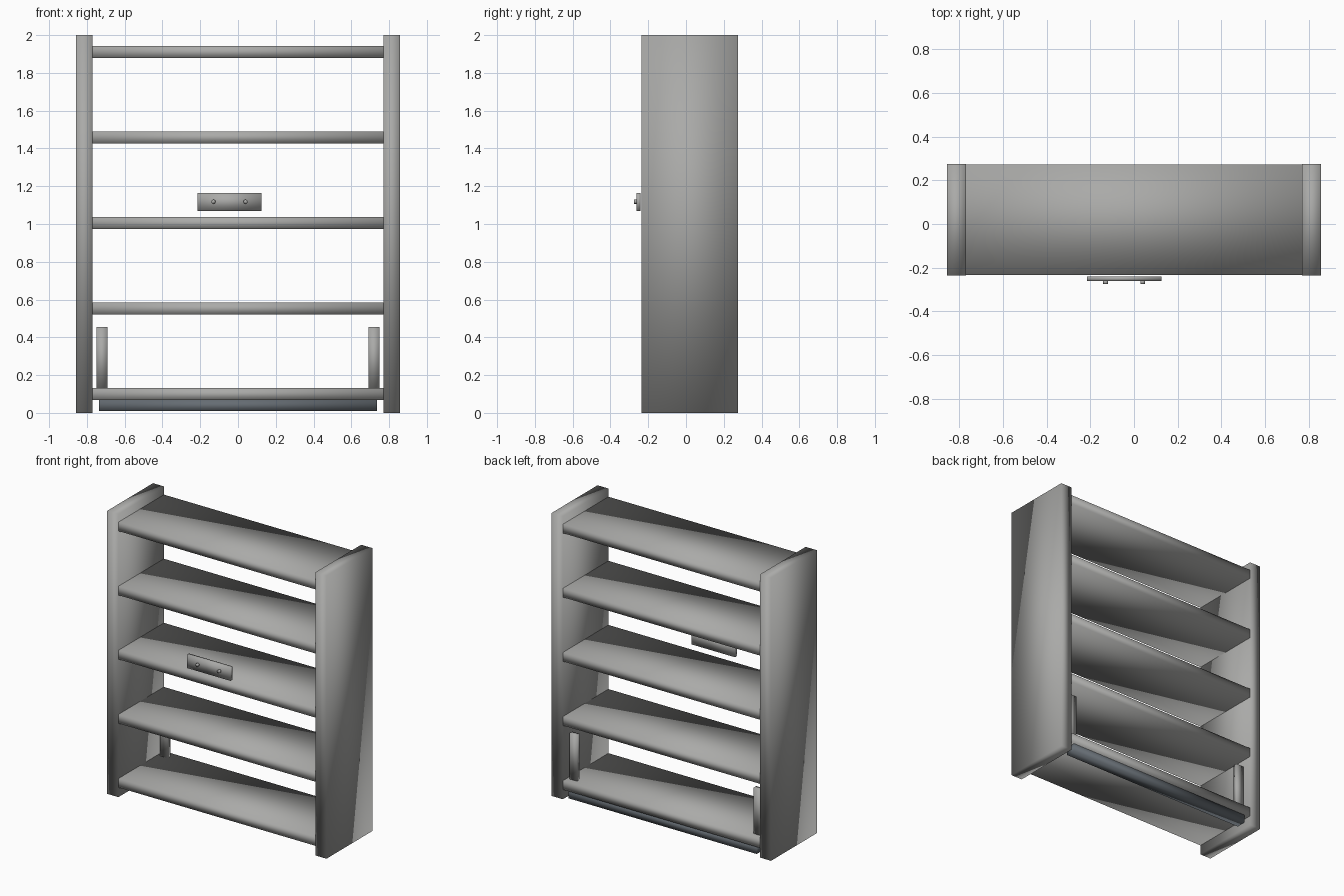
import bpy

# Remove the default cube
old = bpy.data.objects.get("Cube")
if old:
    bpy.data.objects.remove(old, do_unlink=True)


def make_material(name, rgb):
    m = bpy.data.materials.new(name)
    m.use_nodes = True
    m.diffuse_color = (*rgb, 1)
    m.node_tree.nodes["Principled BSDF"].inputs["Base Color"].default_value = (*rgb, 1)
    return m


grey = make_material("warm grey", (0.40, 0.40, 0.39))
slate = make_material("dark slate", (0.13, 0.15, 0.17))


def finish(name, mat):
    ob = bpy.context.object
    ob.name = name
    ob.data.materials.append(mat)
    bpy.ops.object.shade_smooth()
    return ob


def box(name, x, y, z, mat=grey):
    """Softly shaded box from its (low, high) extents on each axis."""
    spans = (x, y, z)
    bpy.ops.mesh.primitive_cube_add(size=1, location=[(a + b) / 2 for a, b in spans])
    bpy.context.object.scale = [b - a for a, b in spans]
    bpy.ops.object.transform_apply(location=False, rotation=False, scale=True)
    return finish(name, mat)


FRONT, BACK = -0.236, 0.275

# Side panels and the upright blocks behind the bottom shelf
for side, s in (("left", 1), ("right", -1)):
    box(side + "_panel", sorted((s * 0.77, s * 0.857)), (FRONT, BACK), (0, 2))
    box(side + "_upright", sorted((s * 0.69, s * 0.75)), (0.2, 0.23), (0.13, 0.455))

# Evenly spaced shelves let into the panels
for i in range(5):
    low = 0.067 + i * 0.453
    box(f"shelf_{i + 1}", (-0.855, 0.855), (FRONT + 0.002, BACK - 0.002), (low, low + 0.064))

# Rail under the bottom shelf
box("bottom_rail", (-0.735, 0.735), (0.19, 0.26), (0.01, 0.067), slate)

# Front plate with two pegs
box("front_plate", (-0.215, 0.125), (-0.261, -0.24), (1.07, 1.165))
for i, x in enumerate((-0.13, 0.04)):
    bpy.ops.mesh.primitive_cylinder_add(vertices=16, radius=0.011, depth=0.016,
                                        location=(x, -0.267, 1.118), rotation=(1.5708, 0, 0))
    finish(f"peg_{i + 1}", grey)
